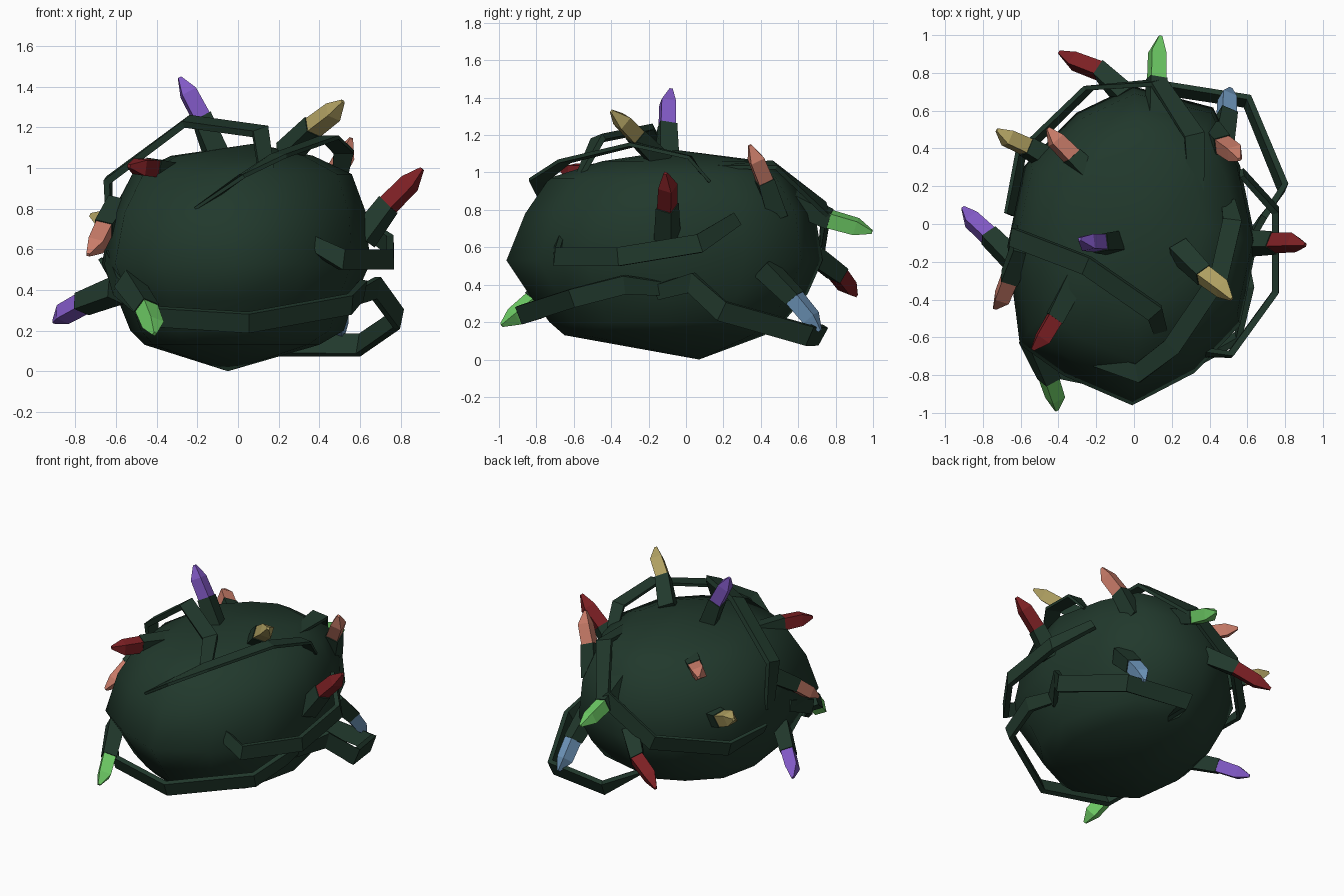
import bpy, bmesh, math
from mathutils import Vector

if "Cube" in bpy.data.objects:
    bpy.data.objects.remove(bpy.data.objects["Cube"])

CENTRE = Vector((0, -0.08, 0.55))


def material(name, rgb):
    m = bpy.data.materials.new(name)
    m.use_nodes = True
    m.diffuse_color = (*rgb, 1)
    bsdf = m.node_tree.nodes["Principled BSDF"]
    bsdf.inputs["Base Color"].default_value = (*rgb, 1)
    bsdf.inputs["Roughness"].default_value = 0.8
    return m


GREEN = material("dark green", (0.015, 0.04, 0.025))
PURPLE = material("purple", (0.22, 0.10, 0.56))
RED = material("deep red", (0.2, 0.014, 0.017))
YELLOW = material("sand yellow", (0.43, 0.35, 0.12))
LIME = material("bright green", (0.155, 0.6, 0.13))
BLUE = material("pale blue", (0.17, 0.33, 0.54))
CORAL = material("coral", (0.58, 0.2, 0.14))


def loft(name, rings, mats, smooth=False, rule=None):
    """Skin a list of rings; a ring of one point closes to a tip."""
    bm = bmesh.new()
    rows = [[bm.verts.new(p) for p in ring] for ring in rings]
    for k, (a, b) in enumerate(zip(rows, rows[1:])):
        n = max(len(a), len(b))
        for i in range(n):
            j = (i + 1) % n
            if len(a) == 1:
                f = bm.faces.new((a[0], b[j], b[i]))
            elif len(b) == 1:
                f = bm.faces.new((a[i], a[j], b[0]))
            else:
                f = bm.faces.new((a[i], a[j], b[j], b[i]))
            f.smooth = smooth
            f.material_index = rule(k) if rule else 0
    for end in (rows[0], rows[-1]):
        if len(end) > 2:
            bm.faces.new(end)
    bmesh.ops.recalc_face_normals(bm, faces=bm.faces)
    mesh = bpy.data.meshes.new(name)
    bm.to_mesh(mesh)
    bm.free()
    for m in mats:
        mesh.materials.append(m)
    ob = bpy.data.objects.new(name, mesh)
    bpy.context.scene.collection.objects.link(ob)
    return ob


# Body: lopsided boulder, each level given as z, x range, y range
levels = [
    (0.13, -0.46, 0.40, -0.65, 0.42),
    (0.20, -0.53, 0.52, -0.73, 0.52),
    (0.35, -0.59, 0.57, -0.84, 0.65),
    (0.53, -0.67, 0.65, -0.96, 0.73),
    (0.78, -0.62, 0.63, -0.86, 0.69),
    (0.97, -0.52, 0.56, -0.73, 0.57),
    (1.06, -0.33, 0.37, -0.45, 0.42),
]
SIDES = 12
# Corners pushed in or out: ring position -> x and y factor
corners = {1: (1, 0.92), 5: (1.3, 1), 7: (0.9, 0.96), 10: (1.04, 1.24), 11: (1.1, 0.94)}
rings = [[(-0.05, 0.07, 0)]]
for z, x0, x1, y0, y1 in levels:
    ring = []
    for i in range(SIDES):
        a = 2 * math.pi * i / SIDES - math.pi / 2
        fx, fy = corners.get(i, (1, 1))
        ring.append(((x0 + x1) / 2 + math.cos(a) * fx * (x1 - x0) / 2,
                     (y0 + y1) / 2 + math.sin(a) * fy * (y1 - y0) / 2, z))
    rings.append(ring)
rings.append([(0.08, -0.05, 1.12)])
loft("body", rings, [GREEN], smooth=True)


def vine(name, points, width=0.1, thick=0.035, facing=(1, 1, 1)):
    """Flat strap along points, turned away from the body on the facing axes."""
    pts = [Vector(p) for p in points]
    rings = []
    for i, p in enumerate(pts):
        t = (pts[min(i + 1, len(pts) - 1)] - pts[max(i - 1, 0)]).normalized()
        out = (p - CENTRE) * Vector(facing)
        out = (out - out.dot(t) * t).normalized()
        side = t.cross(out)
        k = 0.75 if i in (0, len(pts) - 1) else 1
        w, h = side * width * k / 2, out * thick * k / 2
        rings.append([p + w + h, p - w + h, p - w - h, p + w - h])
    return loft(name, rings, [GREEN])


# Vines wrapped around the body
vine("front_vine", [(-0.64, -0.25, 0.56), (-0.59, -0.57, 0.42), (-0.42, -0.78, 0.27),
                    (0.05, -0.88, 0.24), (0.55, -0.6, 0.33), (0.61, -0.33, 0.4),
                    (0.57, -0.12, 0.38)])
vine("left_loop_vine", [(0.56, -0.16, 0.36), (0.68, 0.03, 0.41), (0.79, 0.19, 0.26),
                        (0.6, 0.65, 0.13), (0.15, 0.72, 0.13), (0.03, 0.42, 0.18)], 0.11)
vine("left_middle_vine", [(0.36, -0.68, 0.63), (0.51, -0.69, 0.55), (0.75, -0.36, 0.55),
                          (0.75, 0.07, 0.62), (0.57, 0.27, 0.75)])
vine("top_front_vine", [(0.5, 0.12, 0.95), (0.52, 0.02, 1.08), (0.45, -0.28, 1.15),
                        (0.2, -0.65, 1.06), (0.02, -0.79, 0.96), (-0.2, -0.72, 0.8)],
     0.1, 0.02, (0, 0, 1))
vine("arch_vine", [(-0.63, -0.04, 0.62), (-0.64, -0.07, 0.94), (-0.25, -0.22, 1.23),
                   (0.11, -0.47, 1.18), (0.14, -0.57, 0.98)])
vine("back_vine", [(0.33, 0.17, 1.03), (0.32, 0.47, 1.04), (0.13, 0.75, 0.8),
                   (-0.24, 0.72, 0.56), (-0.6, 0.37, 0.48), (-0.66, 0.05, 0.52)],
     0.11, 0.025, (0, 1, 1))


def spike(name, gem, root, base, tip):
    """Square stem with a crystal that ends in a slanted point."""
    root, base, tip = Vector(root), Vector(base), Vector(tip)

    def square(p, axis, r):
        u = axis.cross(Vector((0.3, 0.2, 1))).normalized()
        v = axis.cross(u).normalized()
        return [p + (u * math.cos(a) + v * math.sin(a)) * r
                for a in (math.pi / 4 + math.pi / 2 * i for i in range(4))]

    ax = (tip - base).normalized()
    stem = (base - root).normalized()
    u = ax.cross(Vector((0.3, 0.2, 1))).normalized()
    mid = base.lerp(tip, 0.6) - u * 0.01
    rings = [square(root - stem * 0.06, stem, 0.075), square(base, ax, 0.065),
             square(base, ax, 0.058), square(mid, ax, 0.055),
             square(tip - ax * 0.005, ax, 0.012)]
    ob = loft(name, rings, [GREEN, gem], rule=lambda k: int(k > 1))
    ob.data.polygons[-1].material_index = 1
    return ob


# Crystals on stems: colour, stem root, crystal base, crystal tip
spikes = {
    "front_lime": (LIME, (-0.52, -0.66, 0.41), (-0.45, -0.82, 0.31), (-0.41, -0.99, 0.18)),
    "back_lime": (LIME, (0.12, 0.6, 0.83), (0.12, 0.77, 0.75), (0.14, 1.0, 0.68)),
    "back_blue": (BLUE, (0.47, 0.46, 0.45), (0.49, 0.58, 0.33), (0.51, 0.72, 0.15)),
    "top_purple": (PURPLE, (-0.12, -0.1, 1.1), (-0.18, -0.1, 1.25), (-0.29, -0.08, 1.45)),
    "right_purple": (PURPLE, (-0.64, -0.19, 0.38), (-0.77, -0.06, 0.33), (-0.91, 0.09, 0.24)),
    "left_red": (RED, (0.65, -0.1, 0.7), (0.74, -0.1, 0.82), (0.91, -0.11, 1.0)),
    "front_red": (RED, (-0.33, -0.32, 0.98), (-0.42, -0.5, 1.0), (-0.54, -0.67, 1.01)),
    "back_red": (RED, (-0.08, 0.71, 0.54), (-0.18, 0.81, 0.46), (-0.4, 0.91, 0.34)),
    "top_yellow": (YELLOW, (0.27, -0.17, 1.1), (0.37, -0.27, 1.2), (0.52, -0.4, 1.33)),
    "right_yellow": (YELLOW, (-0.45, 0.34, 0.66), (-0.57, 0.41, 0.7), (-0.73, 0.5, 0.77)),
    "right_coral": (CORAL, (-0.61, -0.17, 0.78), (-0.66, -0.29, 0.7), (-0.74, -0.45, 0.57)),
    "back_coral": (CORAL, (-0.17, 0.2, 0.98), (-0.33, 0.36, 0.98), (-0.46, 0.51, 1.0)),
    "left_coral": (CORAL, (0.42, 0.47, 0.82), (0.47, 0.42, 0.96), (0.56, 0.34, 1.15)),
}
for name, data in spikes.items():
    spike(name + "_crystal", *data)
